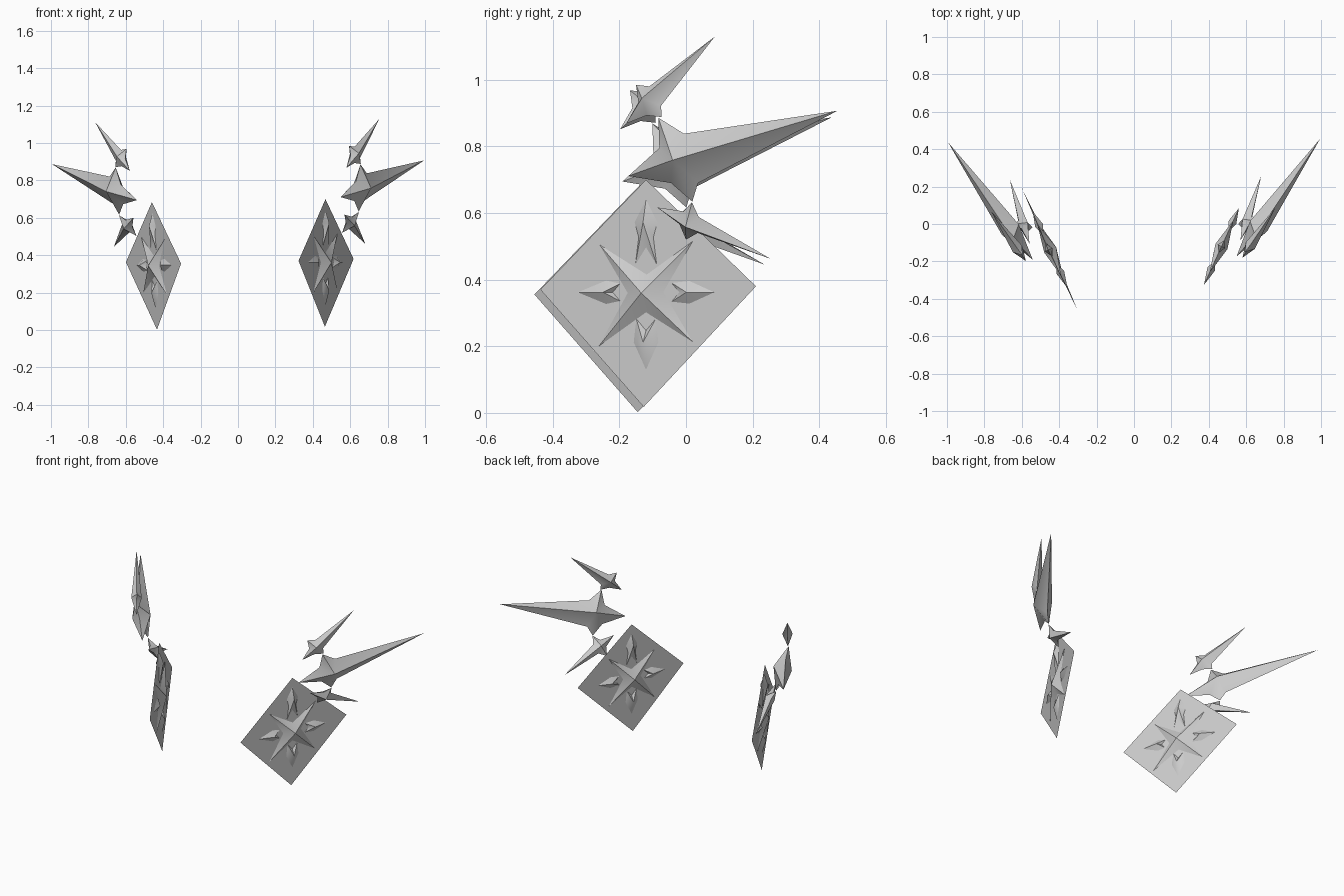
import bpy, bmesh
from mathutils import Vector, Matrix

if "Cube" in bpy.data.objects:
    bpy.data.objects.remove(bpy.data.objects["Cube"])

# right side stays put; left side is a mirror copy with a slight lean
SIDES = {
    "right": Matrix.Identity(4),
    "left": Matrix(((-1, 0, -0.035, 0.032),
                    (0, 1, 0, -0.018),
                    (-0.008, 0, 1, -0.012),
                    (0, 0, 0, 1))),
}


def plane(x0, b, c, y0, z0):
    """Map side-view (y, z) points on to a slanted plane."""
    def put(p):
        return Vector((x0 + b * (p[0] - y0) + c * (p[1] - z0), p[0], p[1]))
    return put, Vector((1, -b, -c)).normalized()


def make(name, verts, faces):
    for side, mat in SIDES.items():
        bm = bmesh.new()
        vs = [bm.verts.new(mat @ v) for v in verts]
        for f in faces:
            bm.faces.new([vs[i] for i in f])
        bmesh.ops.recalc_face_normals(bm, faces=bm.faces)
        me = bpy.data.meshes.new(f"{side}_{name}")
        bm.to_mesh(me)
        bm.free()
        ob = bpy.data.objects.new(me.name, me)
        bpy.context.collection.objects.link(ob)
        bpy.ops.object.select_all(action='DESELECT')
        ob.select_set(True)
        bpy.context.view_layer.objects.active = ob
        bpy.ops.object.shade_smooth_by_angle(angle=1.0)


def gem(name, surface, outline, centre, depth):
    """Sharp-rimmed outline rising to a peak on both sides."""
    put, normal = surface
    c = put(centre)
    n = len(outline)
    verts = [put(p) for p in outline] + [c + normal * depth, c - normal * depth]
    faces = []
    for i in range(n):
        j = (i + 1) % n
        faces += [(i, j, n), (j, i, n + 1)]
    make(name, verts, faces)


# flat diamond plate
panel = plane(0.47, 0.455, 0, -0.115, 0.36)
make("plate", [panel[0](p) for p in
               ((-0.12, 0.70), (0.21, 0.38), (-0.127, 0.018), (-0.437, 0.37))],
     [(0, 1, 2, 3)])

# four-pointed star in the middle of the plate
gem("plate_star", panel,
    [(-0.26, 0.505), (-0.118, 0.415), (0.02, 0.515), (-0.068, 0.363),
     (0.02, 0.213), (-0.12, 0.302), (-0.262, 0.20), (-0.175, 0.36)],
    (-0.12, 0.36), 0.035)


# notched darts around the star: tip, side, tail and notch distances
def dart(name, d, tip, side, tail, notch, width, tail_w, waist=None):
    o, q = Vector((-0.12, 0.362)), Vector((-d[1], d[0]))
    half = [(side, width)] + ([waist] if waist else []) + [(tail, tail_w)]
    prof = [(tip, 0)] + half + [(notch, 0)] + [(a, -w) for a, w in half[::-1]]
    gem(name, panel, [o + Vector(d) * a + q * w for a, w in prof],
        o + Vector(d) * side, 0.022)


dart("dart_top", (0, 1), 0.278, 0.21, 0.083, 0.135, 0.034, 0.032, (0.165, 0.022))
dart("dart_rear", (1, 0), 0.205, 0.13, 0.077, 0.10, 0.034, 0.028)
dart("dart_bottom", (0, -1), 0.232, 0.15, 0.08, 0.115, 0.037, 0.029)
dart("dart_front", (-1, 0), 0.205, 0.12, 0.078, 0.10, 0.035, 0.026)

# three wing spikes fanning outward
gem("wing_middle", plane(0.55, 0.62, 0.29, -0.17, 0.71),
    [(0.455, 0.907), (-0.006, 0.838), (-0.083, 0.886), (-0.08, 0.795),
     (-0.173, 0.711), (-0.045, 0.69), (0.019, 0.634), (0.036, 0.69)],
    (-0.012, 0.772), 0.055)
gem("wing_upper", plane(0.58, 0.73, -0.07, -0.18, 0.868),
    [(0.087, 1.13), (-0.11, 0.98), (-0.15, 0.985), (-0.143, 0.932),
     (-0.18, 0.868), (-0.118, 0.893), (-0.073, 0.888), (-0.075, 0.922)],
    (-0.115, 0.943), 0.03)
gem("wing_lower", plane(0.647, 0.64, 0.7, 0.018, 0.632),
    [(0.255, 0.462), (0.038, 0.588), (0.018, 0.632), (-0.008, 0.605),
     (-0.087, 0.617), (-0.02, 0.567), (0.0, 0.52), (0.035, 0.54)],
    (0.012, 0.573), 0.03)
